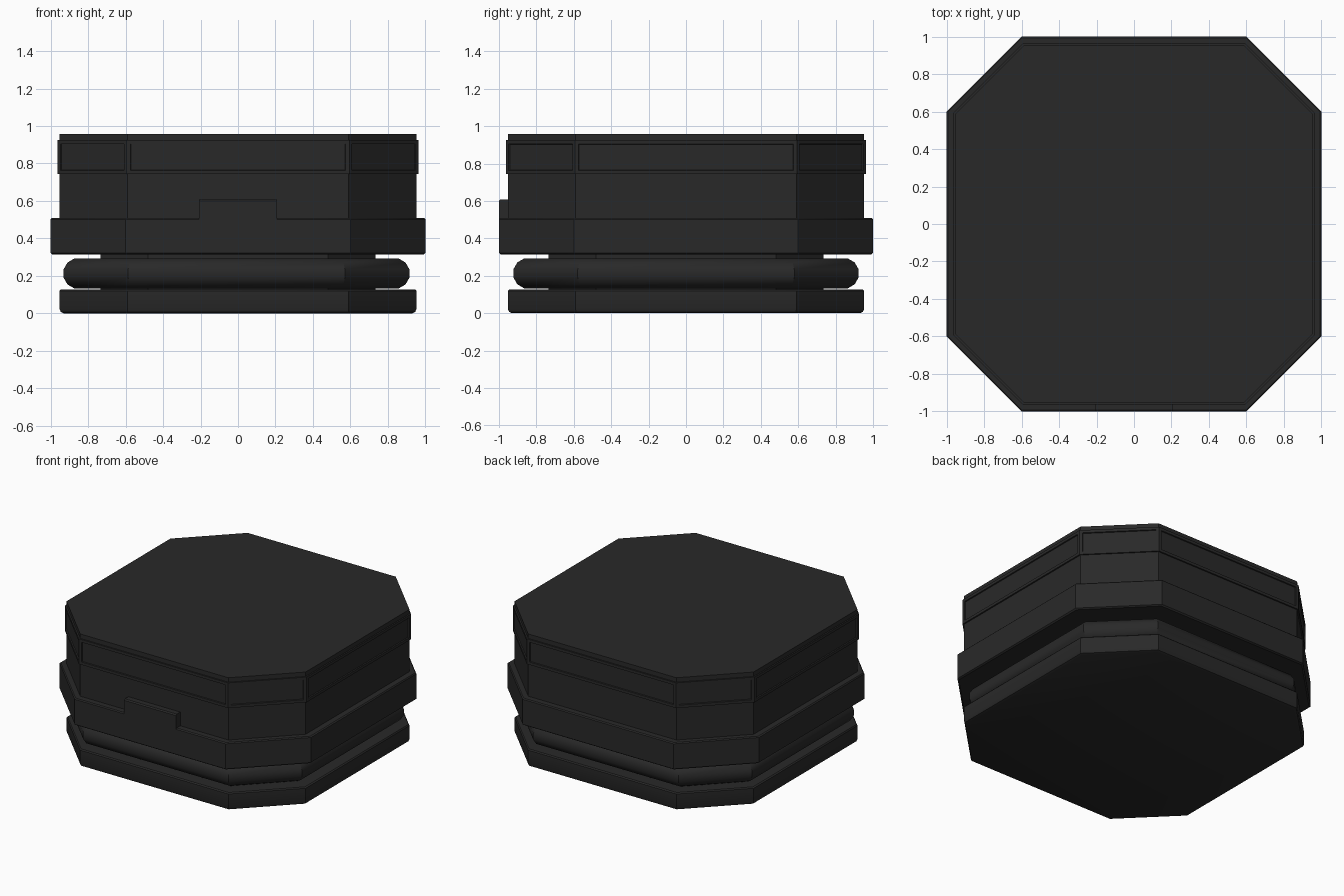
import bpy, bmesh, math

if "Cube" in bpy.data.objects:
    bpy.data.objects.remove(bpy.data.objects["Cube"])

black = bpy.data.materials.new("matte_black")
black.diffuse_color = (0.022, 0.022, 0.022, 1)
black.use_nodes = True
black.node_tree.nodes["Principled BSDF"].inputs["Base Color"].default_value = black.diffuse_color


def octagon(h, c):
    """Square of half width h whose corners are cut back to c."""
    return [(c, -h), (h, -c), (h, c), (c, h), (-c, h), (-h, c), (-h, -c), (-c, -h)]


def finish(bm, name):
    bmesh.ops.recalc_face_normals(bm, faces=bm.faces)
    mesh = bpy.data.meshes.new(name)
    bm.to_mesh(mesh)
    bm.free()
    ob = bpy.data.objects.new(name, mesh)
    bpy.context.collection.objects.link(ob)
    mesh.materials.append(black)
    return ob


def loft(sections, closed=False):
    """Stack octagons given as (half width, corner, z); caps or a closed ring."""
    bm = bmesh.new()
    rings = [[bm.verts.new((x, y, z)) for x, y in octagon(h, c)] for h, c, z in sections]
    pairs = list(zip(rings, rings[1:]))
    if closed:
        pairs.append((rings[-1], rings[0]))
    else:
        bm.faces.new(rings[0])
        bm.faces.new(rings[-1])
    for a, b in pairs:
        for i in range(8):
            j = (i + 1) % 8
            bm.faces.new((a[i], a[j], b[j], b[i]))
    return bm


# Base plate with softened lower edge
finish(loft([(0.93, 0.582, 0), (0.945, 0.588, 0.007), (0.952, 0.59, 0.022),
             (0.952, 0.59, 0.12), (0.945, 0.588, 0.128)]), "base_plate")

# Recessed neck between base and body
finish(loft([(0.735, 0.48, 0.12), (0.735, 0.48, 0.32)]), "neck")

# Rounded bumper ring around the neck
tube = []
for k in range(12):
    a = math.tau * (k + 0.5) / 12
    h = 0.843 + 0.083 * math.cos(a)
    tube.append((h, 0.58 - (0.926 - h) * 0.414, 0.213 + 0.083 * math.sin(a)))
ring = finish(loft(tube, closed=True), "bumper_ring")
ring.location.x = -0.008

# Wide ledge
finish(loft([(0.99, 0.597, 0.314), (1, 0.6, 0.322), (1, 0.6, 0.502),
             (0.993, 0.598, 0.509)]), "ledge")

# Main body and lid
finish(loft([(0.952, 0.59, 0.5), (0.952, 0.59, 0.75)]), "body")
finish(loft([(0.952, 0.59, 0.92), (0.952, 0.59, 0.957)]), "lid")

# Upper band with a recessed panel on each of its eight sides
bm = loft([(0.962, 0.594, 0.743), (0.962, 0.594, 0.925)])
bmesh.ops.recalc_face_normals(bm, faces=bm.faces)
sides = [f for f in bm.faces if abs(f.normal.z) < 0.1]
bmesh.ops.inset_individual(bm, faces=sides, thickness=0.02, use_even_offset=True)
bmesh.ops.inset_individual(bm, faces=sides, thickness=0.002, depth=-0.008, use_even_offset=True)
finish(bm, "panel_band")

# Front latch tab standing on the ledge
bm = bmesh.new()
profile = [(-0.94, 0.5), (-1, 0.5), (-1, 0.6), (-0.992, 0.608), (-0.94, 0.608)]
face = bm.faces.new([bm.verts.new((-0.207, y, z)) for y, z in profile])
ext = bmesh.ops.extrude_face_region(bm, geom=[face])["geom"]
bmesh.ops.translate(bm, vec=(0.414, 0, 0),
                    verts=[g for g in ext if isinstance(g, bmesh.types.BMVert)])
finish(bm, "latch_tab")

# Smooth the rounded edges, keep the facets crisp
bpy.ops.object.select_all(action='DESELECT')
for ob in bpy.context.collection.objects:
    ob.select_set(True)
    bpy.context.view_layer.objects.active = ob
bpy.ops.object.shade_smooth_by_angle(angle=math.radians(35))
